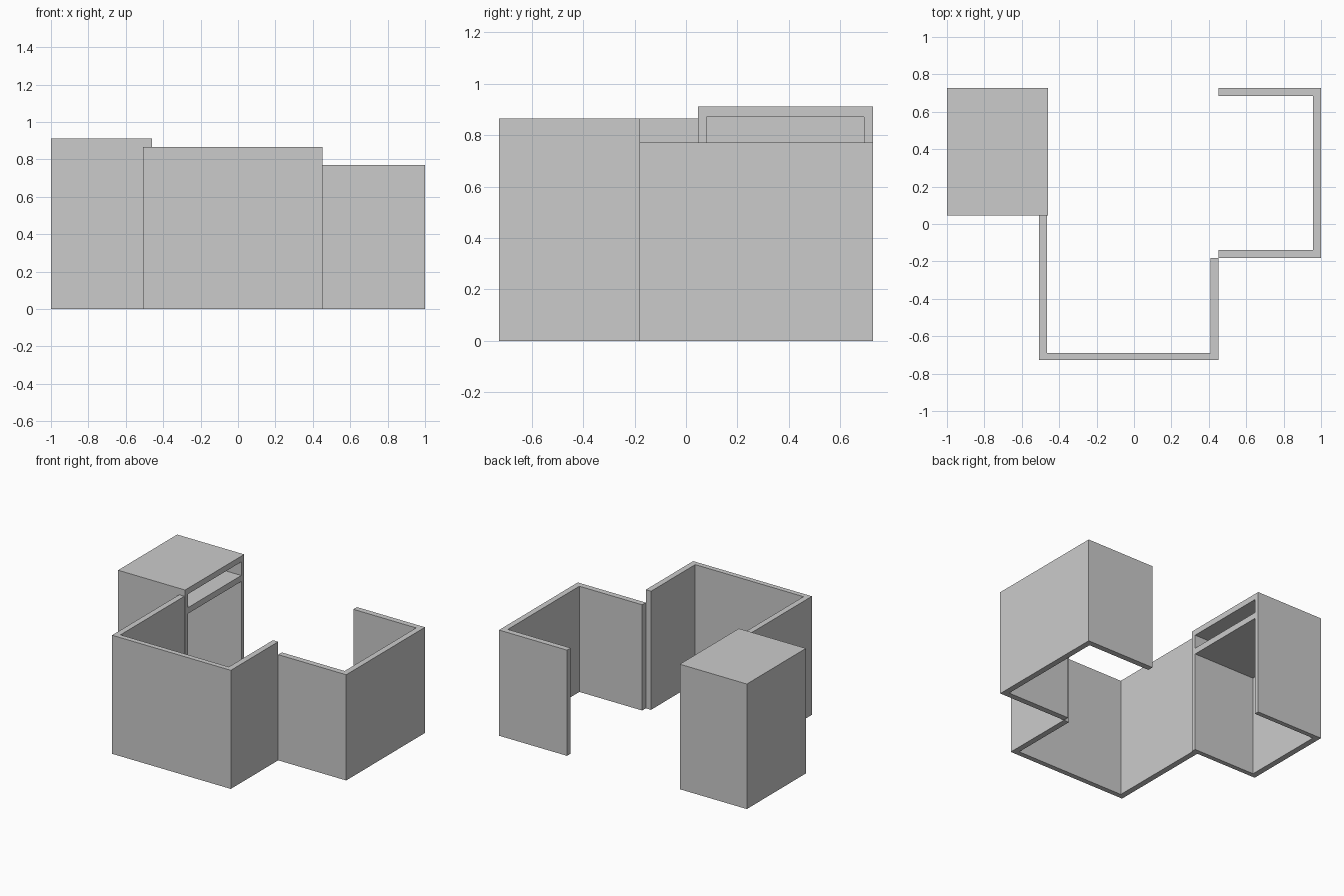
import bpy, bmesh

if "Cube" in bpy.data.objects:
    bpy.data.objects.remove(bpy.data.objects["Cube"])


def build(name, boxes):
    """One object from (x0, x1, y0, y1, z0, z1) boxes, merged into a clean solid."""
    bm = bmesh.new()
    for x0, x1, y0, y1, z0, z1 in boxes:
        vs = bmesh.ops.create_cube(bm, size=1)["verts"]
        for v in vs:
            v.co.x = x1 if v.co.x > 0 else x0
            v.co.y = y1 if v.co.y > 0 else y0
            v.co.z = z1 if v.co.z > 0 else z0
    mesh = bpy.data.meshes.new(name)
    bm.to_mesh(mesh)
    bm.free()
    obj = bpy.data.objects.new(name, mesh)
    bpy.context.collection.objects.link(obj)
    return obj


def extrude_plan(name, points, height):
    """Extrude a closed floor-plan outline (counter-clockwise) up from the ground."""
    bm = bmesh.new()
    face = bm.faces.new([bm.verts.new((x, y, 0)) for x, y in points])
    top = bmesh.ops.extrude_face_region(bm, geom=[face])["geom"]
    for v in top:
        if isinstance(v, bmesh.types.BMVert):
            v.co.z = height
    bmesh.ops.recalc_face_normals(bm, faces=bm.faces)
    mesh = bpy.data.meshes.new(name)
    bm.to_mesh(mesh)
    bm.free()
    obj = bpy.data.objects.new(name, mesh)
    bpy.context.collection.objects.link(obj)
    return obj


T = 0.042   # panel thickness

# Front bay: U-shaped wall, open at the back, long left arm
extrude_plan("front_bay_wall", [
    (-0.507, -0.727), (0.451, -0.727), (0.451, -0.181), (0.451 - T, -0.181),
    (0.451 - T, -0.69), (-0.507 + T, -0.69), (-0.507 + T, 0.046), (-0.507, 0.046)], 0.865)

# Right bay: U-shaped wall, open to the left
extrude_plan("right_bay_wall", [
    (0.451, -0.181), (1, -0.181), (1, 0.727), (0.451, 0.727),
    (0.451, 0.727 - T), (1 - T, 0.727 - T), (1 - T, -0.181 + T), (0.451, -0.181 + T)], 0.771)

# Left cabinet: U-shaped wall with roof and shelf, open to the right
X0, X1, Y0, Y1, W, TOP = -1, -0.459, 0.046, 0.727, 0.034, 0.912
extrude_plan("cabinet_wall", [
    (X0, Y0), (X1, Y0), (X1, Y0 + W), (X0 + T, Y0 + W),
    (X0 + T, Y1 - W), (X1, Y1 - W), (X1, Y1), (X0, Y1)], TOP - T)
build("cabinet_roof", [(X0, X1, Y0, Y1, TOP - T, TOP)])
build("cabinet_shelf", [(X0 + T, X1, Y0 + W, Y1 - W, 0.727, 0.771)])
